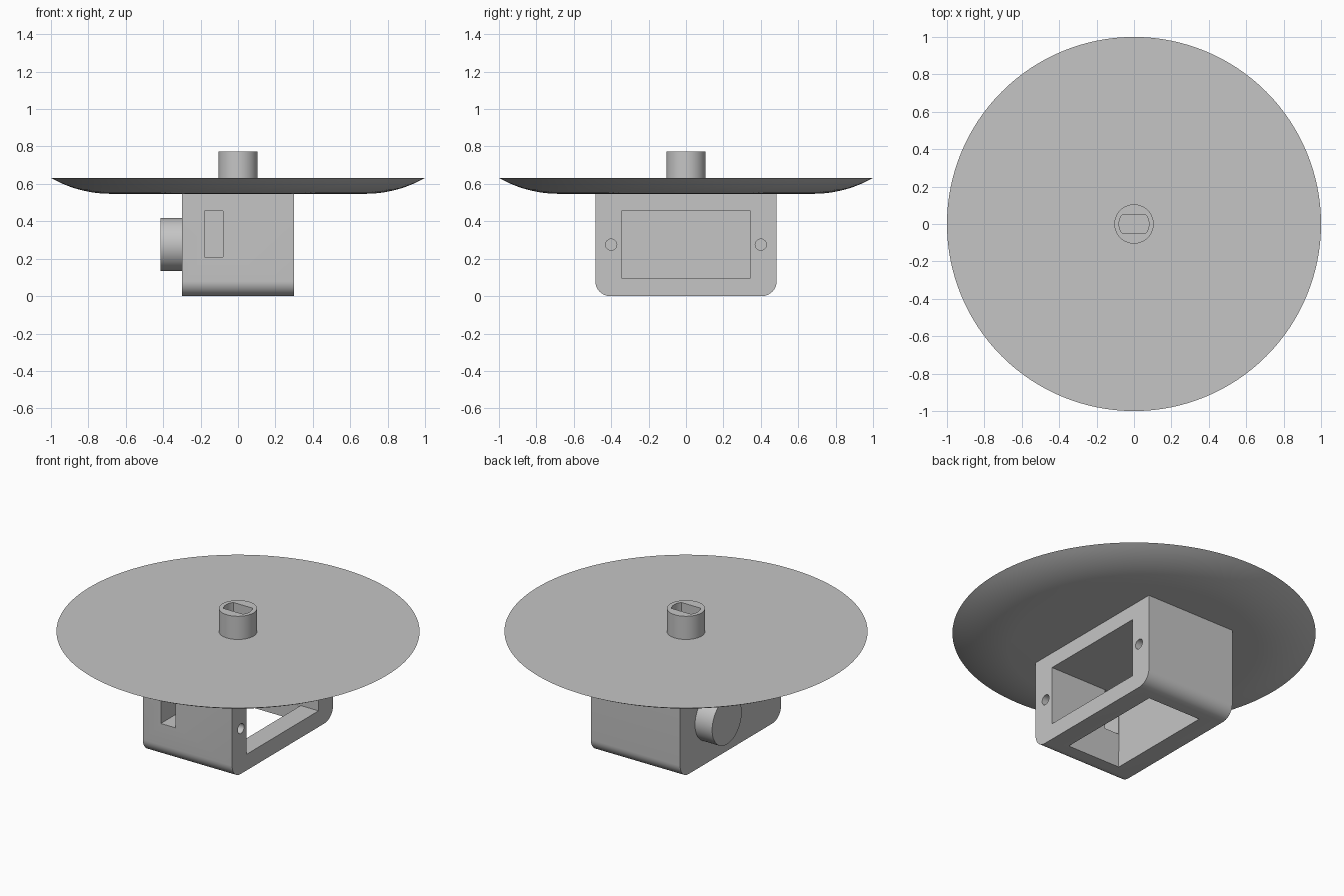
import bpy, bmesh
from math import sin, cos, pi, radians, asin, sqrt
from mathutils import Vector

cube = bpy.data.objects.get("Cube")
if cube:
    bpy.data.objects.remove(cube, do_unlink=True)

grey = bpy.data.materials.new("plain grey")
grey.use_nodes = True
colour = (0.56, 0.56, 0.56, 1)
grey.diffuse_color = colour
grey.node_tree.nodes["Principled BSDF"].inputs["Base Color"].default_value = colour


def finish(name, bm):
    bmesh.ops.recalc_face_normals(bm, faces=bm.faces[:])
    mesh = bpy.data.meshes.new(name)
    bm.to_mesh(mesh)
    bm.free()
    mesh.materials.append(grey)
    ob = bpy.data.objects.new(name, mesh)
    bpy.context.collection.objects.link(ob)
    return ob


def prism(name, points, direction):
    """Extrude a closed outline of 3D points along a direction."""
    bm = bmesh.new()
    face = bm.faces.new([bm.verts.new(p) for p in points])
    new = bmesh.ops.extrude_face_region(bm, geom=[face], use_keep_orig=True)["geom"]
    moved = [v for v in new if isinstance(v, bmesh.types.BMVert)]
    bmesh.ops.translate(bm, vec=Vector(direction), verts=moved)
    return finish(name, bm)


def box(name, x0, x1, y0, y1, z0, z1):
    base = [(x0, y0, z0), (x1, y0, z0), (x1, y1, z0), (x0, y1, z0)]
    return prism(name, base, (0, 0, z1 - z0))


def arc(cx, cy, r, start, end, steps):
    angles = [radians(start + (end - start) * i / steps) for i in range(steps + 1)]
    return [(cx + r * cos(a), cy + r * sin(a)) for a in angles]


def rod_x(name, x0, x1, y, z, r, sides):
    ring = arc(y, z, r, 0, 360, sides)[:-1]
    return prism(name, [(x0, a, b) for a, b in ring], (x1 - x0, 0, 0))


def activate(ob):
    bpy.ops.object.select_all(action='DESELECT')
    ob.select_set(True)
    bpy.context.view_layer.objects.active = ob


def cut(ob, cutters):
    activate(ob)
    for c in cutters:
        c.hide_render = True
        mod = ob.modifiers.new("cut", 'BOOLEAN')
        mod.operation, mod.solver, mod.object = 'DIFFERENCE', 'EXACT', c
        bpy.ops.object.modifier_apply(modifier=mod.name)
        bpy.data.objects.remove(c, do_unlink=True)


# Housing: rounded lower edges, open side, front slot, floor opening, screw holes
HALF_Y, TOP, R = 0.485, 0.56, 0.08
outline = [(HALF_Y, TOP), (-HALF_Y, TOP)]
outline += arc(R - HALF_Y, R, R, 180, 270, 10) + arc(HALF_Y - R, R, R, 270, 360, 10)
housing = prism("housing", [(-0.3, y, z) for y, z in outline], (0.6, 0, 0))
cut(housing, [
    box("side_opening", -0.18, 0.4, -0.345, 0.345, 0.098, 0.455),
    box("front_slot", -0.179, -0.08, -0.6, -0.2, 0.21, 0.454),
    box("floor_opening", -0.179, 0.18, -0.344, 0.344, -0.1, 0.2),
    rod_x("screw_hole_left", 0.12, 0.4, 0.4, 0.275, 0.03, 24),
    rod_x("screw_hole_right", 0.12, 0.4, -0.4, 0.275, 0.03, 24),
])

# Round boss on the closed side
boss = rod_x("side_boss", -0.415, -0.28, 0.2, 0.275, 0.142, 64)

# Dish: flat top and centre, underside curving up to a sharp rim
LOW, HIGH, FLAT = 0.547, 0.632, 0.68
run, rise = 1 - FLAT, HIGH - LOW
bend = (run ** 2 + rise ** 2) / (2 * rise)
sweep = asin(run / bend) * 180 / pi
profile = [(0, LOW)] + arc(FLAT, LOW + bend, bend, 270, 270 + sweep, 12) + [(0, HIGH)]
bm = bmesh.new()
verts = [bm.verts.new((r, 0, z)) for r, z in profile]
edges = [bm.edges.new(pair) for pair in zip(verts, verts[1:])]
bmesh.ops.spin(bm, geom=verts + edges, cent=(0, 0, 0), axis=(0, 0, 1),
               angle=2 * pi, steps=128)
bmesh.ops.remove_doubles(bm, verts=bm.verts[:], dist=0.0001)
dish = finish("dish", bm)

# Shaft with a double-flat socket
ring = arc(0, 0, 0.105, 0, 360, 64)[:-1]
shaft = prism("shaft", [(x, y, 0.6) for x, y in ring], (0, 0, 0.173))
flat = asin(0.047 / 0.08) * 180 / pi
socket = arc(0, 0, 0.08, -flat, flat, 12) + arc(0, 0, 0.08, 180 - flat, 180 + flat, 12)
cut(shaft, [prism("socket", [(x, y, 0.64) for x, y in socket], (0, 0, 0.3))])

for ob in (housing, boss, dish, shaft):
    activate(ob)
    bpy.ops.object.shade_smooth_by_angle(angle=radians(30))
